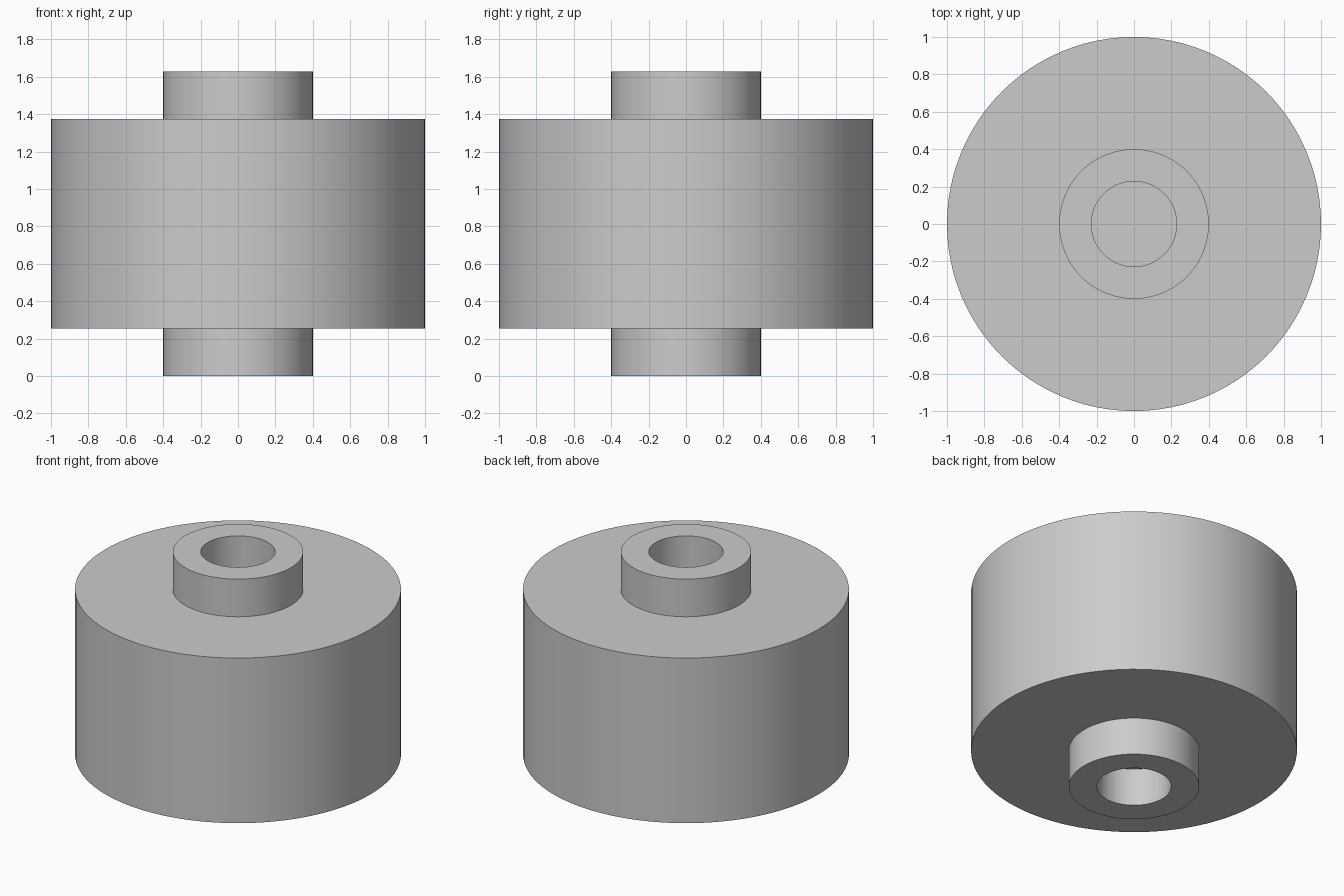
import bpy
import bmesh
import math

cube = bpy.data.objects.get("Cube")
if cube:
    bpy.data.objects.remove(cube, do_unlink=True)

# Main sizes
BODY_R, HUB_R, BORE_R = 1.0, 0.4, 0.228
Z_LOW, Z_HIGH, Z_TOP = 0.255, 1.373, 1.628
SIDES = 96

grey = bpy.data.materials.new("plain_grey")
grey.use_nodes = True
grey.diffuse_color = (0.6, 0.6, 0.6, 1)
grey.node_tree.nodes["Principled BSDF"].inputs["Base Color"].default_value = (0.6, 0.6, 0.6, 1)


def lathe(name, profile):
    """Spin a profile of (radius, z) points around the z axis."""
    bm = bmesh.new()
    verts = [bm.verts.new((r, 0, z)) for r, z in profile]
    edges = [bm.edges.new(pair) for pair in zip(verts, verts[1:])]
    bmesh.ops.spin(bm, geom=verts + edges, axis=(0, 0, 1), cent=(0, 0, 0),
                   angle=math.tau, steps=SIDES, use_duplicate=False)
    bmesh.ops.remove_doubles(bm, verts=bm.verts, dist=1e-4)
    bmesh.ops.recalc_face_normals(bm, faces=bm.faces)
    mesh = bpy.data.meshes.new(name)
    bm.to_mesh(mesh)
    bm.free()
    mesh.materials.append(grey)
    obj = bpy.data.objects.new(name, mesh)
    bpy.context.collection.objects.link(obj)
    bpy.ops.object.select_all(action="DESELECT")
    obj.select_set(True)
    bpy.context.view_layer.objects.active = obj
    bpy.ops.object.shade_smooth_by_angle(angle=math.radians(30))
    return obj


# Roller body with a hollow hub at each end; each bore stops at the body
lathe("roller_with_hubs", [
    (0, Z_LOW), (BORE_R, Z_LOW), (BORE_R, 0), (HUB_R, 0), (HUB_R, Z_LOW),
    (BODY_R, Z_LOW), (BODY_R, Z_HIGH),
    (HUB_R, Z_HIGH), (HUB_R, Z_TOP), (BORE_R, Z_TOP), (BORE_R, Z_HIGH), (0, Z_HIGH),
])
